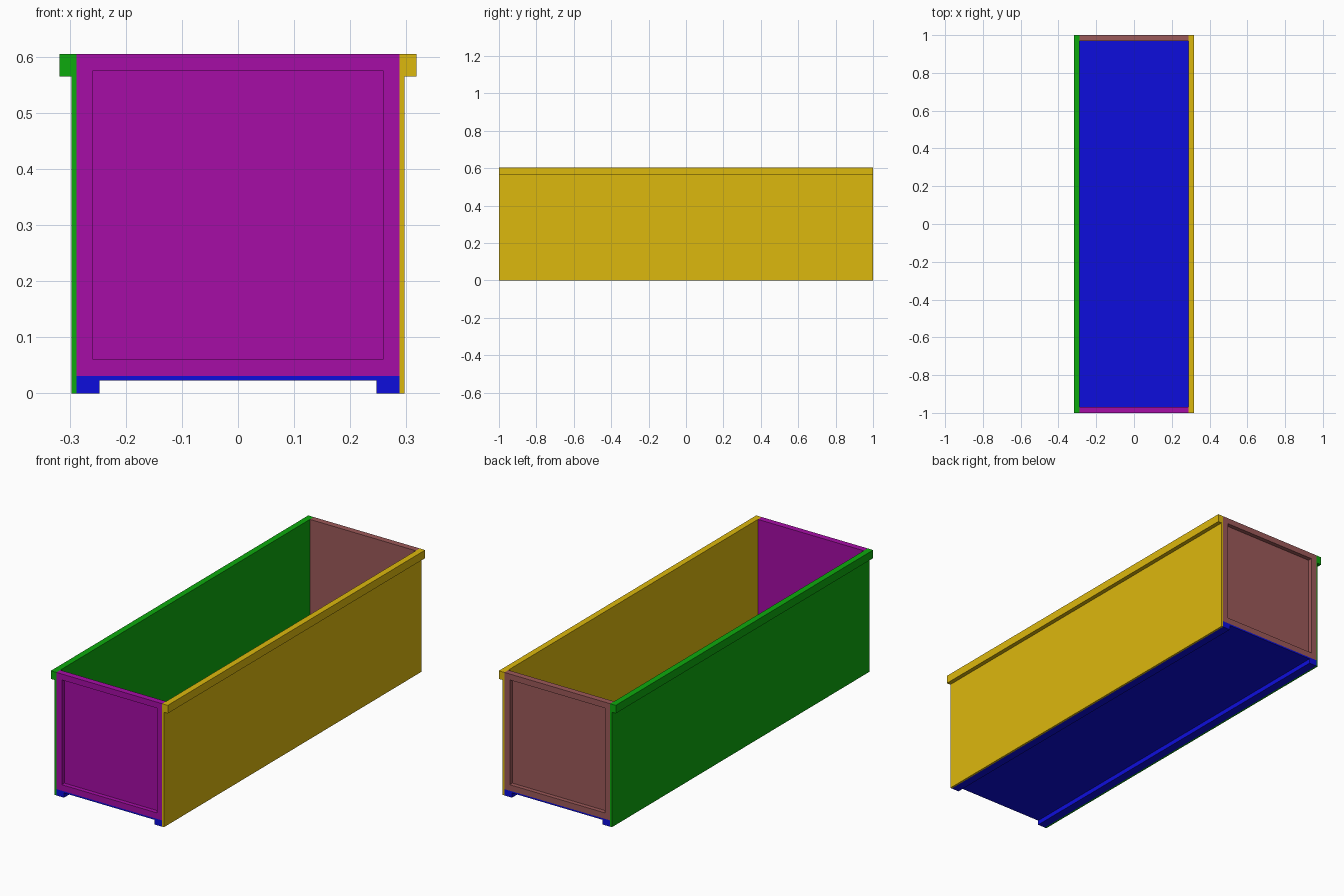
import bpy, bmesh

if "Cube" in bpy.data.objects:
    bpy.data.objects.remove(bpy.data.objects["Cube"])

HALF_W, HALF_L, HEIGHT = 0.288, 1.0, 0.605   # inner half width, half length, total height
FLOOR_TOP, SKIN, FRAME = 0.031, 0.009, 0.03  # floor level, sheet thickness, frame depth
BORDER = 0.0415                              # width of the frame border and skids


def finish(name, bm, color):
    bmesh.ops.recalc_face_normals(bm, faces=bm.faces)
    mesh = bpy.data.meshes.new(name)
    bm.to_mesh(mesh)
    bm.free()
    mat = bpy.data.materials.new(name + "_paint")
    mat.diffuse_color = (*color, 1)
    mat.use_nodes = True
    mat.node_tree.nodes["Principled BSDF"].inputs["Base Color"].default_value = mat.diffuse_color
    mesh.materials.append(mat)
    obj = bpy.data.objects.new(name, mesh)
    bpy.context.collection.objects.link(obj)
    return obj


def extrude_profile(name, points, color):
    """Extrude an x-z outline along the full length."""
    bm = bmesh.new()
    face = bm.faces.new([bm.verts.new((x, -HALF_L, z)) for x, z in points])
    result = bmesh.ops.extrude_face_region(bm, geom=[face], use_keep_orig=True)
    verts = [v for v in result["geom"] if isinstance(v, bmesh.types.BMVert)]
    bmesh.ops.translate(bm, verts=verts, vec=(0, 2 * HALF_L, 0))
    return finish(name, bm, color)


def end_panel(name, side, color):
    """Flat inside, recessed outside with a border all round."""
    bm = bmesh.new()
    bmesh.ops.create_cube(bm, size=1)
    for v in bm.verts:
        v.co.x *= 2 * HALF_W
        v.co.y = side * (HALF_L - FRAME / 2) + v.co.y * FRAME
        v.co.z = FLOOR_TOP + (v.co.z + 0.5) * (HEIGHT - FLOOR_TOP)
    bm.normal_update()
    outer = max(bm.faces, key=lambda f: f.normal.y * side)
    bmesh.ops.inset_region(bm, faces=[outer], thickness=BORDER)
    rim = bmesh.ops.inset_region(bm, faces=[outer], thickness=0.0)["faces"]
    bmesh.ops.translate(bm, verts=outer.verts, vec=(0, -side * (FRAME - SKIN), 0))
    return finish(name, bm, color)


# Floor with a skid along each long edge
skid = HALF_W - BORDER
under = FLOOR_TOP - 0.008
right_half = [(HALF_W, FLOOR_TOP), (HALF_W, 0), (skid, 0), (skid, under)]
left_half = [(-x, z) for x, z in reversed(right_half)]
extrude_profile("floor", right_half + left_half, (0.004, 0.004, 0.72))

# Long side walls with an outward lip on top
wall = [(HALF_W, 0), (HALF_W + SKIN, 0), (HALF_W + SKIN, 0.565),
        (HALF_W + FRAME, 0.565), (HALF_W + FRAME, HEIGHT), (HALF_W, HEIGHT)]
extrude_profile("right_wall", wall, (0.72, 0.48, 0.004))
extrude_profile("left_wall", [(-x, z) for x, z in wall], (0.004, 0.4, 0.004))

# End walls
end_panel("front_wall", -1, (0.38, 0.004, 0.38))
end_panel("back_wall", 1, (0.33, 0.1, 0.1))
